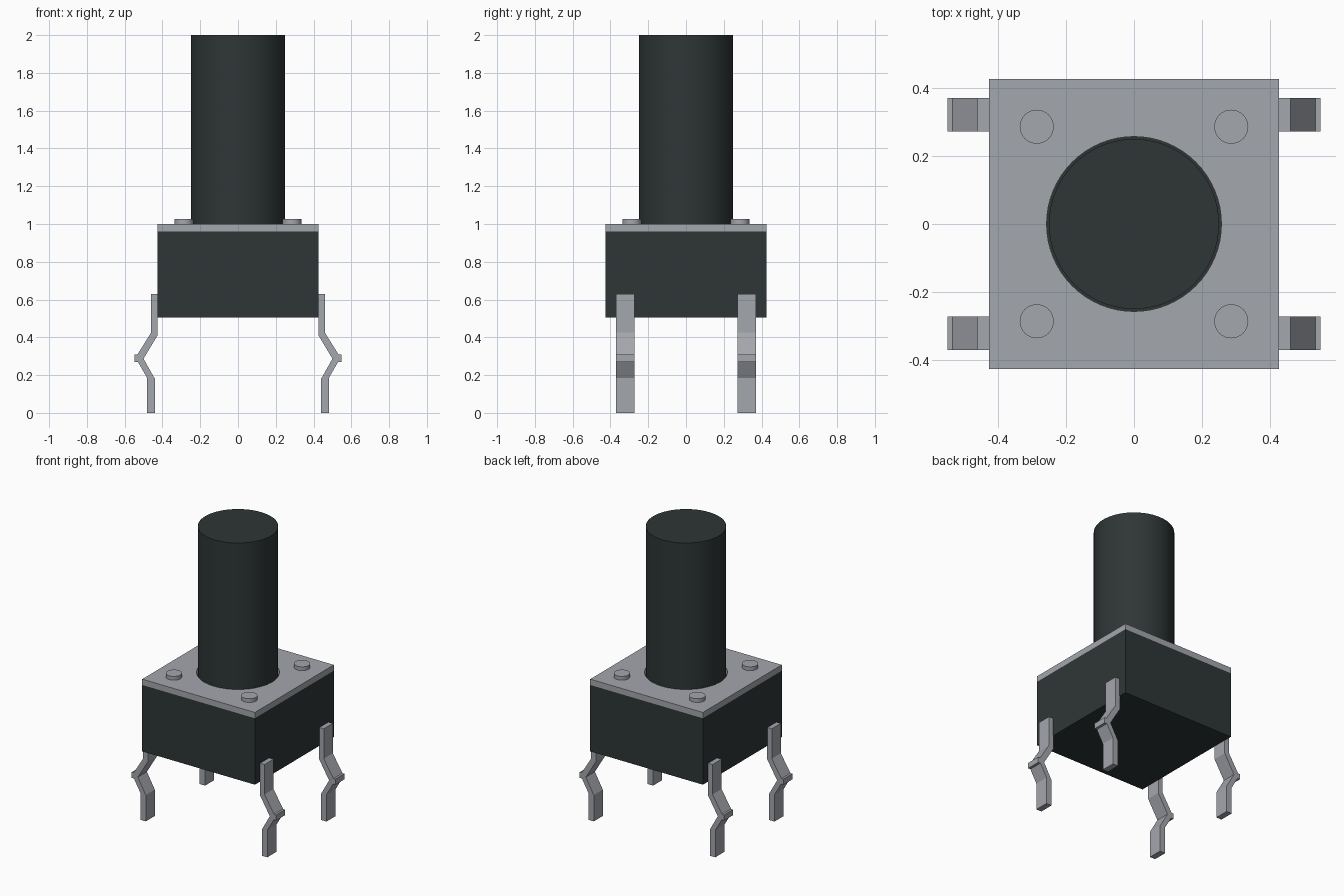
import bpy, bmesh, math

if "Cube" in bpy.data.objects:
    bpy.data.objects.remove(bpy.data.objects["Cube"])


def material(name, rgb):
    m = bpy.data.materials.new(name)
    m.diffuse_color = (*rgb, 1)
    m.use_nodes = True
    m.node_tree.nodes["Principled BSDF"].inputs["Base Color"].default_value = m.diffuse_color
    return m


black = material("black plastic", (0.027, 0.037, 0.036))
metal = material("grey metal", (0.37, 0.385, 0.42))


def box(name, half, z0, z1, mat):
    bpy.ops.mesh.primitive_cube_add(size=1, location=(0, 0, (z0 + z1) / 2))
    ob = bpy.context.object
    ob.name = name
    ob.scale = (2 * half, 2 * half, z1 - z0)
    bpy.ops.object.transform_apply(location=False, rotation=False, scale=True)
    ob.data.materials.append(mat)
    return ob


def cylinder(name, r, x, y, z0, z1, mat, sides=64):
    bpy.ops.mesh.primitive_cylinder_add(vertices=sides, radius=r, depth=z1 - z0,
                                        location=(x, y, (z0 + z1) / 2))
    ob = bpy.context.object
    ob.name = name
    ob.data.materials.append(mat)
    bpy.ops.object.shade_smooth_by_angle(angle=math.radians(30))
    return ob


# Housing and the tall button
box("housing", 0.427, 0.505, 0.96, black)
cylinder("button", 0.25, 0, 0, 0.95, 2.0, black)

# Cover plate with a round opening for the button
plate = box("cover_plate", 0.427, 0.96, 1.0, metal)
cutter = cylinder("opening_cutter", 0.257, 0, 0, 0.9, 1.1, metal)
cutter.hide_render = True
cutter.hide_viewport = True
cut = plate.modifiers.new("opening", 'BOOLEAN')
cut.operation = 'DIFFERENCE'
cut.solver = 'EXACT'
cut.object = cutter

# Rivets at the plate corners
for sx in (-1, 1):
    for sy in (-1, 1):
        cylinder("rivet", 0.05, sx * 0.286, sy * 0.286, 0.99, 1.026, metal, 40)

# Bent pins: side profile in x and z, extruded along y
PIN = [(0.425, 0.63), (0.425, 0.412), (0.5, 0.287), (0.44, 0.18), (0.44, 0.0),
       (0.481, 0.0), (0.481, 0.185), (0.53, 0.27), (0.548, 0.27),
       (0.548, 0.308), (0.533, 0.308), (0.46, 0.425), (0.46, 0.63)]


def pin(sx, sy):
    bm = bmesh.new()
    face = bm.faces.new([bm.verts.new((sx * x, sy * 0.272, z)) for x, z in PIN])
    ext = bmesh.ops.extrude_face_region(bm, geom=[face])
    moved = [g for g in ext["geom"] if isinstance(g, bmesh.types.BMVert)]
    bmesh.ops.translate(bm, verts=moved, vec=(0, sy * 0.098, 0))
    bmesh.ops.recalc_face_normals(bm, faces=bm.faces)
    me = bpy.data.meshes.new("pin")
    bm.to_mesh(me)
    bm.free()
    me.materials.append(metal)
    bpy.context.collection.objects.link(bpy.data.objects.new("pin", me))


for sx in (-1, 1):
    for sy in (-1, 1):
        pin(sx, sy)
